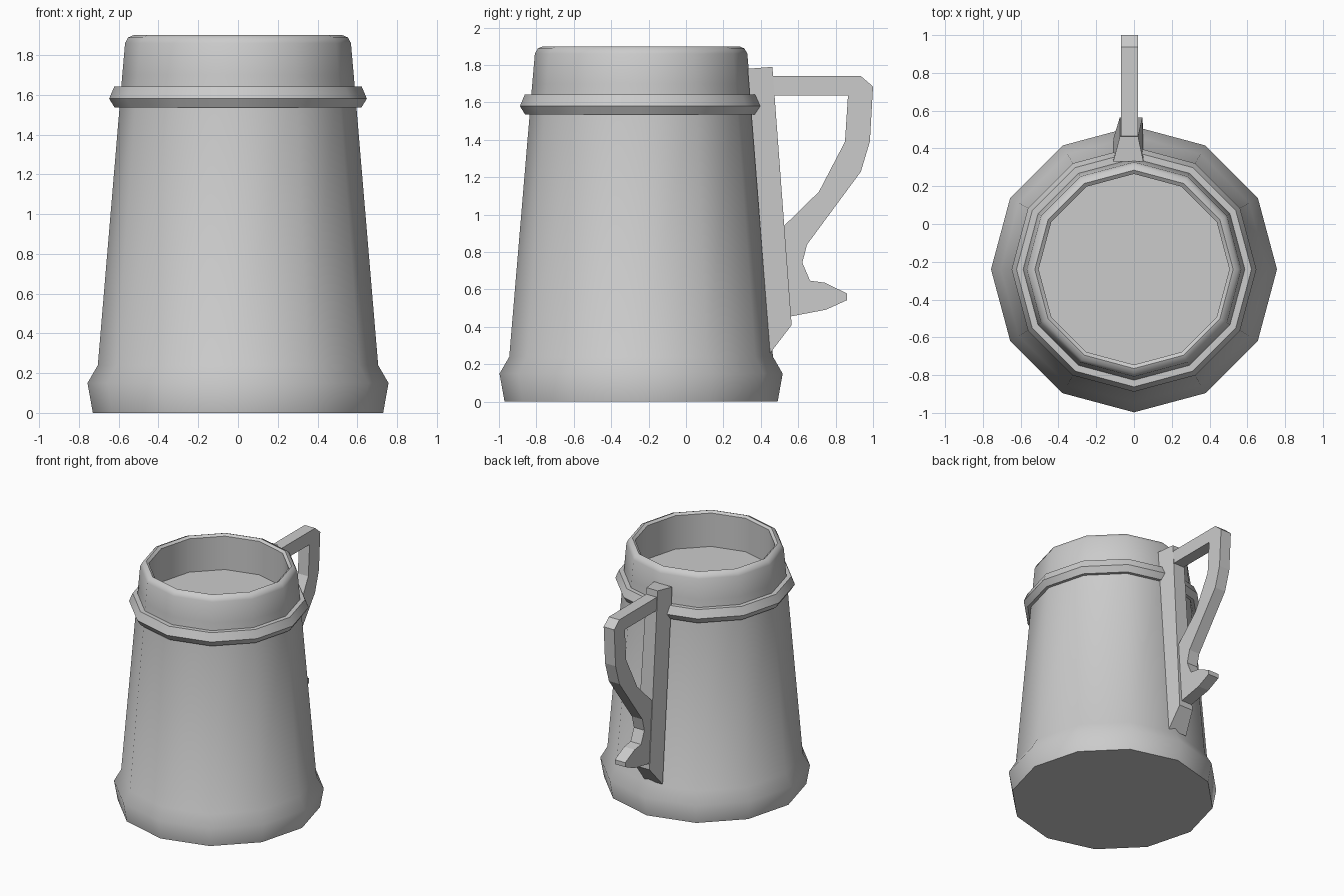
import bpy, bmesh
from math import cos, sin, pi, radians

if "Cube" in bpy.data.objects:
    bpy.data.objects.remove(bpy.data.objects["Cube"])

SIDES = 12
CY = -0.24  # body axis in y


def make_object(name, bm, smooth=None):
    bmesh.ops.recalc_face_normals(bm, faces=bm.faces)
    mesh = bpy.data.meshes.new(name)
    bm.to_mesh(mesh)
    bm.free()
    ob = bpy.data.objects.new(name, mesh)
    bpy.context.collection.objects.link(ob)
    if smooth:
        bpy.ops.object.select_all(action='DESELECT')
        ob.select_set(True)
        bpy.context.view_layer.objects.active = ob
        bpy.ops.object.shade_smooth_by_angle(angle=radians(smooth))
    return ob


def lathe(name, profile, closed=False, smooth=50):
    """Spin (radius, z) points into a 12-sided shell."""
    bm = bmesh.new()
    rings = [[bm.verts.new((r * cos(2 * pi * i / SIDES), CY + r * sin(2 * pi * i / SIDES), z))
              for i in range(SIDES)] for r, z in profile]
    pairs = list(zip(rings, rings[1:]))
    if closed:
        pairs.append((rings[-1], rings[0]))
    else:
        bm.faces.new(rings[0])
        bm.faces.new(rings[-1])
    for a, b in pairs:
        for i in range(SIDES):
            j = (i + 1) % SIDES
            bm.faces.new((a[i], a[j], b[j], b[i]))
    return make_object(name, bm, smooth)


def prism(name, left, right):
    """Join two matching outlines of (x, y, z) points into a solid."""
    bm = bmesh.new()
    a = [bm.verts.new(p) for p in left]
    b = [bm.verts.new(p) for p in right]
    bm.faces.new(a)
    bm.faces.new(b)
    for i in range(len(a)):
        j = (i + 1) % len(a)
        bm.faces.new((a[i], a[j], b[j], b[i]))
    return make_object(name, bm)


# Tapered body with flared foot, rounded lip and the surface of the contents
lathe("mug_body", [(0.73, 0), (0.757, 0.15), (0.705, 0.24), (0.582, 1.70),
                   (0.568, 1.86), (0.553, 1.888), (0.525, 1.90),
                   (0.505, 1.885), (0.505, 1.62)])

# Raised band below the lip
lathe("upper_band", [(0.57, 1.535), (0.62, 1.535), (0.648, 1.58),
                     (0.622, 1.642), (0.57, 1.642)], closed=True)

# Mounting strip, wider where it meets the body: (y, z, left x, right x)
strip = [(0.33, 1.78, -0.11, 0.05), (0.462, 1.79, -0.075, 0.022),
         (0.565, 0.41, -0.075, 0.045), (0.45, 0.26, -0.11, 0.05)]
prism("handle_strip", [(l, y, z) for y, z, l, r in strip],
      [(r, y, z) for y, z, l, r in strip])

# Angular handle cut from one flat outline (y, z)
outline = [(0.44, 1.74), (0.936, 1.74), (1.0, 1.685), (0.983, 1.39), (0.935, 1.23),
           (0.647, 0.84), (0.622, 0.743), (0.663, 0.647), (0.743, 0.636),
           (0.861, 0.578), (0.861, 0.543), (0.749, 0.492), (0.54, 0.452),
           (0.50, 0.918), (0.524, 0.94), (0.711, 1.123), (0.85, 1.39),
           (0.866, 1.636), (0.44, 1.636)]
prism("handle", [(-0.07, y, z) for y, z in outline], [(0.022, y, z) for y, z in outline])
